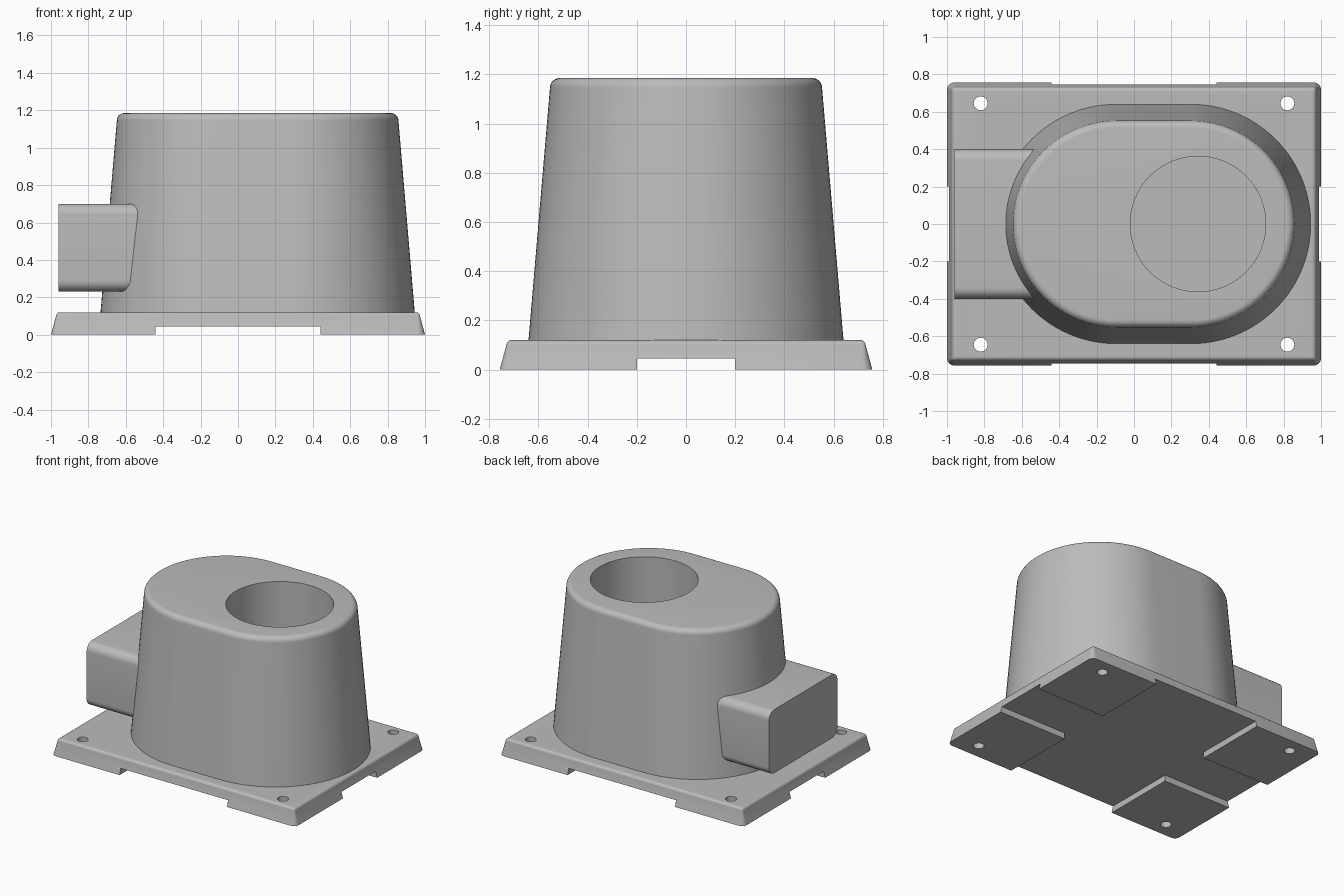
import bpy
import bmesh
from math import sin, cos, pi, radians
from mathutils import Matrix

cube = bpy.data.objects.get("Cube")
if cube:
    bpy.data.objects.remove(cube, do_unlink=True)

grey = bpy.data.materials.new("cast grey")
grey.use_nodes = True
grey.diffuse_color = (0.5, 0.5, 0.5, 1)
grey.node_tree.nodes["Principled BSDF"].inputs["Base Color"].default_value = (0.5, 0.5, 0.5, 1)


def outline(cx, hx, hy, r, z, seg):
    """Rounded rectangle; it becomes a stadium when r equals hy."""
    pts = []
    for i, (sx, sy) in enumerate([(1, 1), (-1, 1), (-1, -1), (1, -1)]):
        for k in range(seg + 1):
            a = (i + k / seg) * pi / 2
            pts.append((cx + sx * (hx - r) + r * cos(a), sy * (hy - r) + r * sin(a), z))
    return pts


def loft(name, rings, matrix=Matrix()):
    """Closed solid skinned through a stack of outlines."""
    bm = bmesh.new()
    loops = [[bm.verts.new(p) for p in ring] for ring in rings]
    n = len(loops[0])
    for lo, hi in zip(loops, loops[1:]):
        for i in range(n):
            j = (i + 1) % n
            bm.faces.new((lo[i], lo[j], hi[j], hi[i]))
    bm.faces.new(loops[0][::-1])
    bm.faces.new(loops[-1])
    bmesh.ops.remove_doubles(bm, verts=bm.verts, dist=1e-5)
    bm.transform(matrix)
    bmesh.ops.recalc_face_normals(bm, faces=bm.faces)
    mesh = bpy.data.meshes.new(name)
    bm.to_mesh(mesh)
    bm.free()
    mesh.materials.append(grey)
    obj = bpy.data.objects.new(name, mesh)
    bpy.context.collection.objects.link(obj)
    return obj


def drafted(name, cx, hx, hy, r, z0, z1, draft, fillet, seg):
    """Tapered block with a rounded top edge."""
    rings = [outline(cx, hx, hy, r, z0, seg)]
    for k in range(9):
        a = k / 8 * pi / 2
        z = z1 - fillet + fillet * sin(a)
        inset = draft * (z1 - fillet - z0) + fillet * (1 - cos(a))
        rings.append(outline(cx, hx - inset, hy - inset, max(r - inset, 0.012), z, seg))
    return loft(name, rings)


def activate(obj):
    bpy.ops.object.select_all(action='DESELECT')
    obj.select_set(True)
    bpy.context.view_layer.objects.active = obj


def cut(obj, cutter):
    cutter.hide_render = True
    mod = obj.modifiers.new("cut", 'BOOLEAN')
    mod.operation = 'DIFFERENCE'
    mod.solver = 'EXACT'
    mod.object = cutter
    activate(obj)
    bpy.ops.object.modifier_apply(modifier=mod.name)
    bpy.data.objects.remove(cutter, do_unlink=True)


def cylinder(name, x, y, r, z0, z1, seg):
    rings = [outline(0, r, r, r, z, seg) for z in (z0, z1)]
    return loft(name, rings, Matrix.Translation((x, y, 0)))


def block(name, hx, hy, z0, z1):
    bm = bmesh.new()
    bmesh.ops.create_cube(bm, size=2)
    bm.transform(Matrix.Translation((0, 0, (z0 + z1) / 2)) @ Matrix.Diagonal((hx, hy, (z1 - z0) / 2, 1)))
    mesh = bpy.data.meshes.new(name)
    bm.to_mesh(mesh)
    bm.free()
    mesh.materials.append(grey)
    obj = bpy.data.objects.new(name, mesh)
    bpy.context.collection.objects.link(obj)
    return obj


# Base plate: crossing channels underneath leave four corner feet
base = drafted("base_plate", 0, 1.0, 0.757, 0.04, 0, 0.12, 0.27, 0.022, 6)
cut(base, block("long_channel", 1.2, 0.2, -0.1, 0.045))
cut(base, block("cross_channel", 0.44, 1.0, -0.1, 0.045))
for sx in (-1, 1):
    for sy in (-1, 1):
        cut(base, cylinder("bolt_hole", sx * 0.82, sy * 0.645, 0.037, -0.1, 0.3, 8))

# Tapered housing with an off-centre bore
housing = drafted("housing", 0.105, 0.84, 0.64, 0.64, 0.12, 1.185, 0.085, 0.04, 24)
cut(housing, cylinder("bore", 0.342, 0, 0.362, 0.05, 1.4, 20))

# Side box: rounded section swept along x into the housing
turn = Matrix.Translation((0, 0, 0.465)) @ Matrix.Rotation(pi / 2, 4, 'Y')
side_box = loft("side_box", [outline(0, 0.235, 0.4, 0.06, x, 8) for x in (-0.96, -0.4)], turn)

for part in (base, housing, side_box):
    activate(part)
    bpy.ops.object.shade_smooth_by_angle(angle=radians(30))
